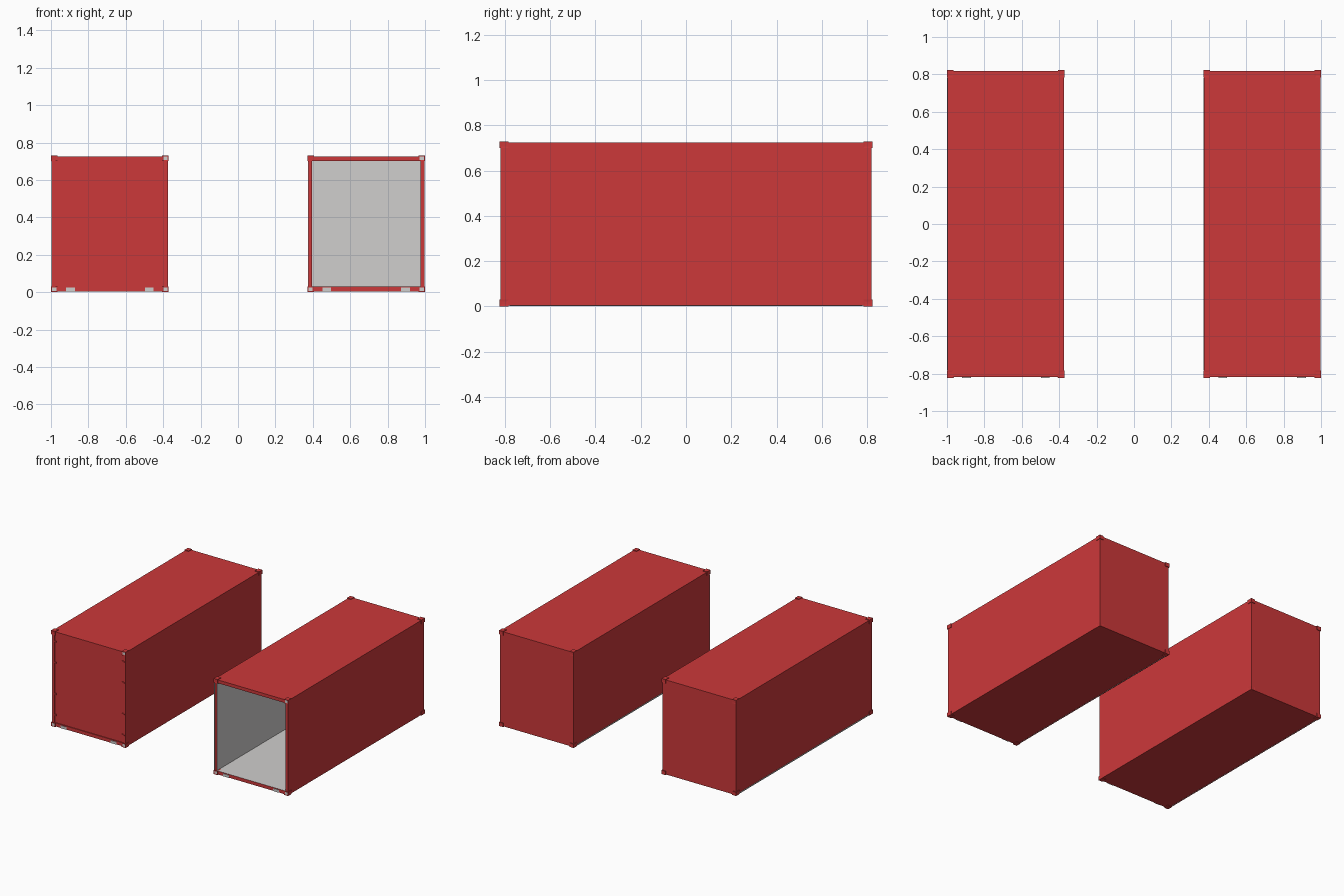
import bpy, bmesh
from mathutils import Vector

if "Cube" in bpy.data.objects:
    bpy.data.objects.remove(bpy.data.objects["Cube"])


def material(name, rgb):
    m = bpy.data.materials.new(name)
    m.diffuse_color = (*rgb, 1)
    m.use_nodes = True
    m.node_tree.nodes["Principled BSDF"].inputs["Base Color"].default_value = m.diffuse_color
    return m


RED = material("container red", (0.605, 0.040, 0.042))
GREY = material("bare grey", (0.63, 0.62, 0.61))
W, L, H = 0.622, 1.638, 0.725      # body size
CW, CL, CH = 0.034, 0.040, 0.030   # corner casting size


def finish(bm, name):
    bmesh.ops.recalc_face_normals(bm, faces=bm.faces)
    me = bpy.data.meshes.new(name)
    bm.to_mesh(me)
    bm.free()
    me.materials.append(RED)
    me.materials.append(GREY)
    ob = bpy.data.objects.new(name, me)
    bpy.context.collection.objects.link(ob)
    return ob


def add_box(bm, lo, hi, mat=0):
    lo, hi = Vector(lo), Vector(hi)
    vs = bmesh.ops.create_cube(bm, size=1)["verts"]
    for v in vs:
        v.co = (lo + hi) / 2 + Vector(a * b for a, b in zip(v.co, hi - lo))
    faces = list({f for v in vs for f in v.link_faces})
    for f in faces:
        f.material_index = mat
        f.normal_update()
    return faces


def shell(cx, name, is_open):
    # body with the front end inset and pushed in (deep when open)
    bm = bmesh.new()
    faces = add_box(bm, (cx - W / 2, -L / 2, 0.004), (cx + W / 2, L / 2, H))
    front = min(faces, key=lambda f: f.normal.y)
    bmesh.ops.inset_region(bm, faces=[front], thickness=0.015)
    for v in front.verts:                       # posts, sill and header
        v.co.x = cx + (0.291 if v.co.x > cx else -0.291)
        v.co.z = 0.03 if v.co.z < H / 2 else 0.70
    ext = bmesh.ops.extrude_face_region(bm, geom=[front])["geom"]
    depth = L - 0.012 if is_open else 0.006
    for v in [g for g in ext if isinstance(g, bmesh.types.BMVert)]:
        v.co.y += depth
    if front.is_valid:
        bmesh.ops.delete(bm, geom=[front], context="FACES_ONLY")
    if is_open:
        for f in bm.faces:                      # lining is everything inside
            c = f.calc_center_median()
            if abs(c.y) < L / 2 - 0.005 and abs(c.x - cx) < W / 2 - 0.005 and 0.02 < c.z < 0.71:
                f.material_index = 1
    finish(bm, name)


def castings(cx, name):
    # eight corner blocks with small recessed holes on the outward faces
    bm = bmesh.new()
    for sx in (-1, 1):
        for sy in (-1, 1):
            for sz in (-1, 1):
                a = Vector((cx + sx * 0.3145, sy * 0.824, 0.0 if sz < 0 else 0.73))
                b = a - Vector((sx * CW, sy * CL, sz * CH))
                lo = [min(p, q) for p, q in zip(a, b)]
                hi = [max(p, q) for p, q in zip(a, b)]
                faces = add_box(bm, lo, hi)
                out = [f for f in faces if f.normal.dot(Vector((sx, sy, sz))) > 0.5]
                for f in out:
                    show = f.normal.y < -0.5 and (sx > 0 or sz < 0)
                    bmesh.ops.inset_individual(bm, faces=[f], depth=-0.001,
                                               thickness=0.008 if show else 0.011)
                    f.material_index = 1 if show else 0
    finish(bm, name)


def trim(cx, name):
    bm = bmesh.new()
    # fork pockets in the front sill
    for s in (-1, 1):
        x = cx + s * 0.211
        add_box(bm, (x - 0.024, -L / 2 - 0.004, 0.004), (x + 0.024, -L / 2 + 0.003, 0.024), 1)
    # bare strip low on the left side, with a red underside
    e = cx - W / 2
    for f in add_box(bm, (e - 0.002, -0.78, 0.002), (e + 0.004, 0.78, 0.010), 1):
        f.material_index = 0 if f.normal.z < -0.5 else 1
    # bare edge of the left front post
    add_box(bm, (e - 0.001, -L / 2 - 0.001, 0.035), (e + 0.003, -L / 2 + 0.003, 0.695), 1)
    finish(bm, name)


def hinges(cx, name):
    # four hinges on each front post
    bm = bmesh.new()
    for s in (-1, 1):
        x = cx + s * 0.288
        for z in (0.09, 0.25, 0.49, 0.65):
            add_box(bm, (x - 0.011, -L / 2 - 0.001, z - 0.005), (x + 0.011, -L / 2 + 0.007, z + 0.005))
    finish(bm, name)


for label, cx, is_open in (("closed", -0.6855, False), ("open", 0.6855, True)):
    shell(cx, label + "_container_body", is_open)
    castings(cx, label + "_container_corners")
    trim(cx, label + "_container_trim")
    if not is_open:
        hinges(cx, label + "_container_hinges")
